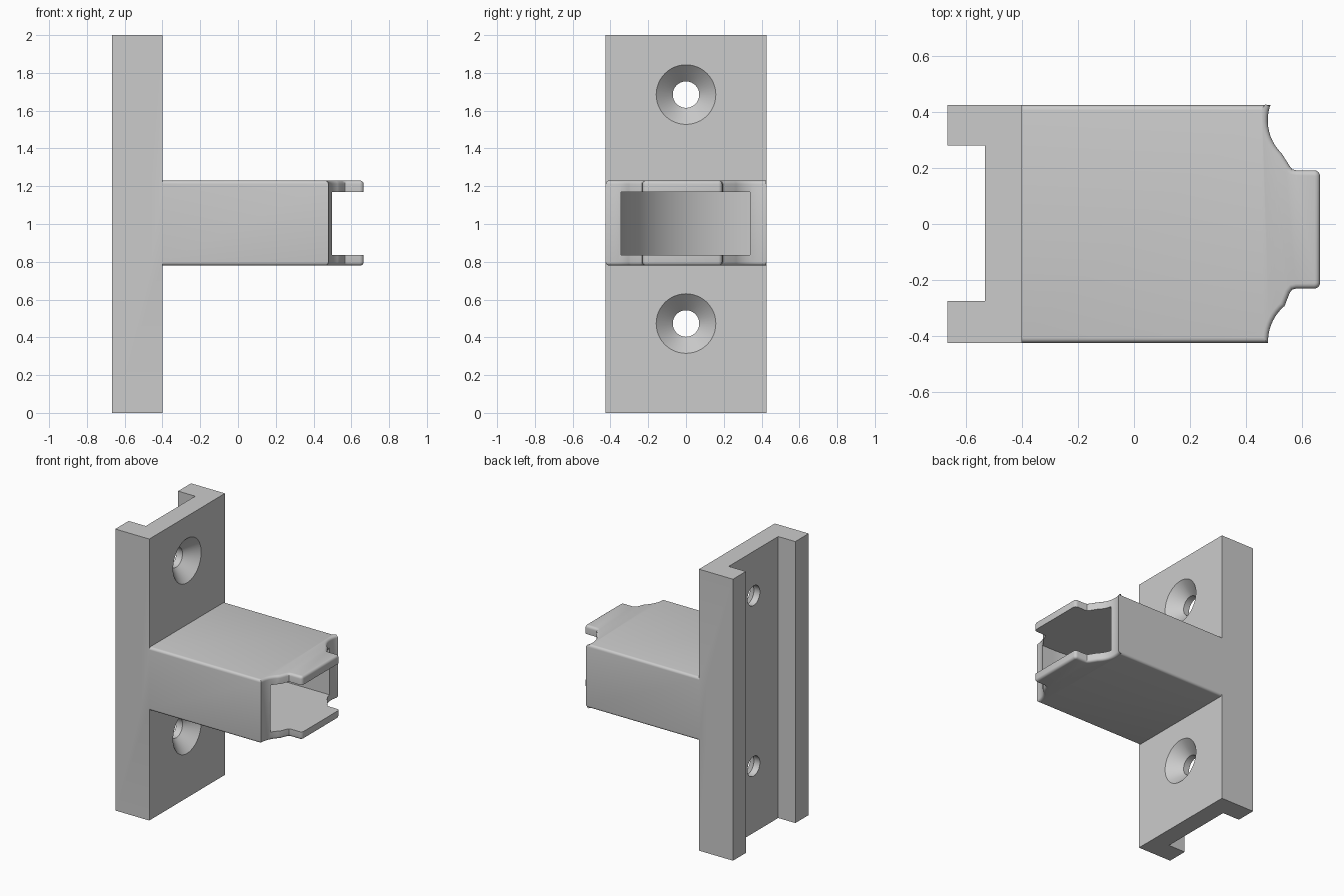
import bpy, bmesh, math
from mathutils import Matrix, Vector

cube = bpy.data.objects.get("Cube")
if cube:
    bpy.data.objects.remove(cube, do_unlink=True)

# Single grey plastic
grey = bpy.data.materials.new("light grey")
grey.use_nodes = True
colour = (0.6, 0.6, 0.6, 1)
grey.diffuse_color = colour
grey.node_tree.nodes["Principled BSDF"].inputs["Base Color"].default_value = colour


def prism(name, outline, z0, z1, round_edges=0):
    """Extrude an XY outline upwards, optionally rounding its rims."""
    bm = bmesh.new()
    base = bm.faces.new([bm.verts.new((x, y, z0)) for x, y in outline])
    top = bmesh.ops.extrude_face_region(bm, geom=[base])["geom"]
    bmesh.ops.translate(bm, vec=(0, 0, z1 - z0),
                        verts=[v for v in top if isinstance(v, bmesh.types.BMVert)])
    bmesh.ops.recalc_face_normals(bm, faces=bm.faces)
    if round_edges:
        rims = [e for e in bm.edges if abs(e.verts[0].co.z - e.verts[1].co.z) < 1e-5]
        bmesh.ops.bevel(bm, geom=rims, offset=round_edges, segments=4,
                        profile=0.5, affect='EDGES')
    return finish(name, bm)


def finish(name, bm):
    mesh = bpy.data.meshes.new(name)
    bm.to_mesh(mesh)
    bm.free()
    mesh.materials.append(grey)
    obj = bpy.data.objects.new(name, mesh)
    bpy.context.collection.objects.link(obj)
    return obj


def combine(obj, other, operation):
    mod = obj.modifiers.new(operation.lower(), 'BOOLEAN')
    mod.operation, mod.object, mod.solver = operation, other, 'EXACT'
    bpy.context.view_layer.objects.active = obj
    bpy.ops.object.modifier_apply(modifier=mod.name)
    bpy.data.objects.remove(other, do_unlink=True)


def arc(cx, cy, r, a0, a1, n):
    return [(cx + r * math.cos(math.radians(a0 + (a1 - a0) * i / n)),
             cy + r * math.sin(math.radians(a0 + (a1 - a0) * i / n)))
            for i in range(n + 1)]


def countersink(z):
    """Revolved screw-hole cutter along x: shank, cone and mouth."""
    bm = bmesh.new()
    profile = [(-0.8, 0), (-0.8, 0.07), (-0.485, 0.07), (-0.395, 0.163), (-0.395, 0)]
    verts = [bm.verts.new((x, 0, r)) for x, r in profile]
    edges = [bm.edges.new(pair) for pair in zip(verts, verts[1:])]
    bmesh.ops.spin(bm, geom=verts + edges, cent=(0, 0, 0), axis=(1, 0, 0),
                   angle=math.tau, steps=48, use_duplicate=False)
    bmesh.ops.remove_doubles(bm, verts=bm.verts, dist=1e-5)
    bmesh.ops.recalc_face_normals(bm, faces=bm.faces)
    bmesh.ops.translate(bm, vec=(0, 0, z), verts=bm.verts)
    return finish("screw_cutter", bm)


# Channelled mounting plate
W = 0.425
bracket = prism("mounting_bracket", [
    (-0.667, -W), (-0.4, -W), (-0.4, W), (-0.667, W),
    (-0.667, 0.28), (-0.532, 0.28), (-0.532, -0.275), (-0.667, -0.275)], 0, 2)

# Hollow arm with scalloped shoulders and a stepped tongue
arm_outline = [(-0.46, -W), (0.478, -W)]
arm_outline += arc(0.645, -0.42, 0.166, 176, 130, 8)
arm_outline += [(0.557, -0.245), (0.566, -0.234), (0.58, -0.231)]
arm_outline += arc(0.644, -0.21, 0.021, -90, 0, 4)
arm_outline += arc(0.644, 0.171, 0.021, 0, 90, 4)
arm_outline += [(0.58, 0.192), (0.566, 0.195), (0.557, 0.206)]
arm_outline += arc(0.642, 0.37, 0.164, 226, 162, 10)
arm_outline += [(0.489, W), (-0.46, W)]
arm = prism("arm", arm_outline, 0.78, 1.23, 0.018)

# Pocket with a curved inner end
pocket_outline = arc(0.405, 0.34, 0.685, 180, 270, 32)
pocket_outline += [(0.9, -0.345), (0.9, 0.34)]
combine(arm, prism("pocket_cutter", pocket_outline, 0.837, 1.17), 'DIFFERENCE')
combine(bracket, arm, 'UNION')

# Two countersunk screw holes
for height in (0.473, 1.685):
    combine(bracket, countersink(height), 'DIFFERENCE')

bpy.ops.object.select_all(action='DESELECT')
bracket.select_set(True)
bpy.context.view_layer.objects.active = bracket
bpy.ops.object.shade_smooth_by_angle(angle=math.radians(30))
